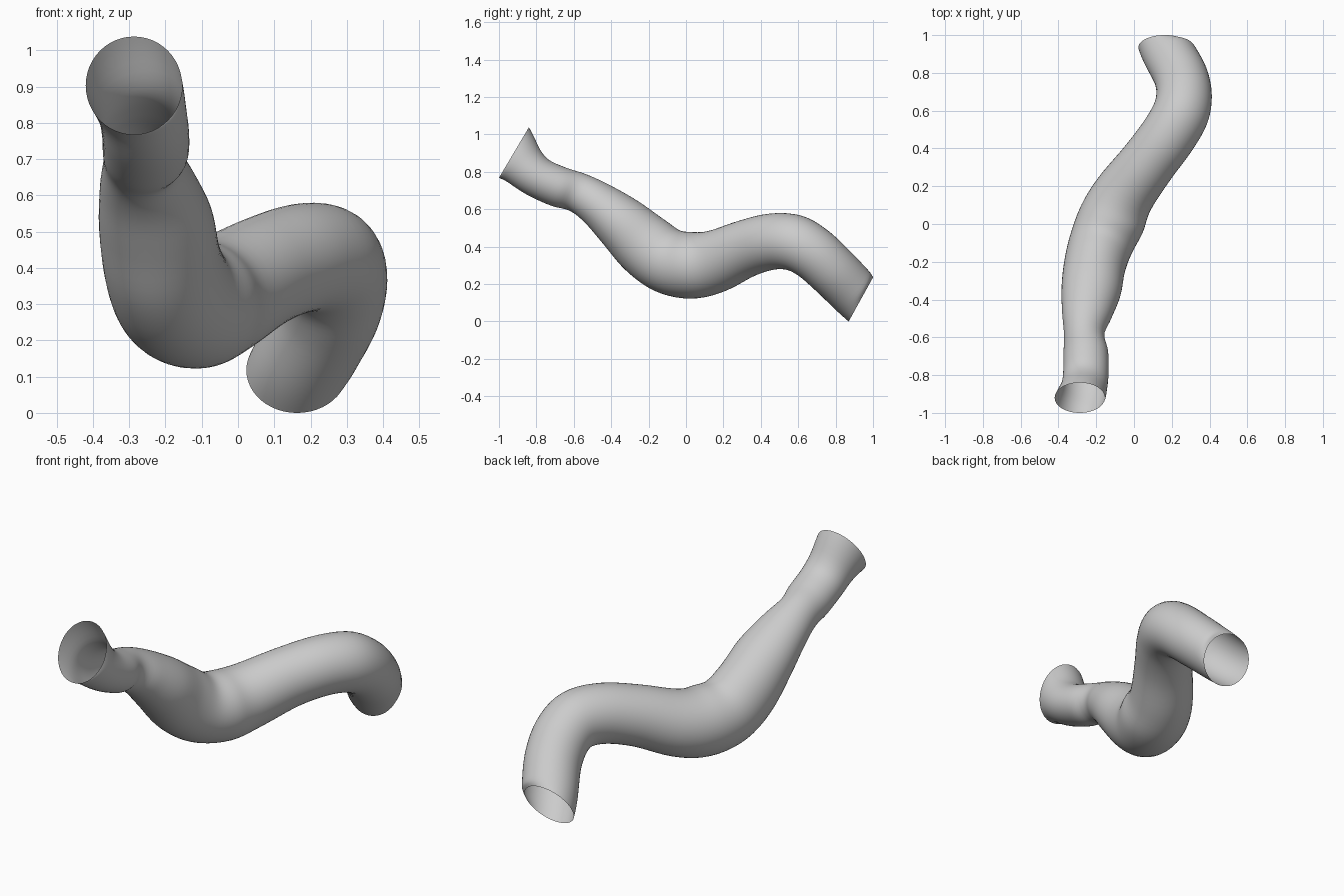
import bpy, bmesh, math
from mathutils import Vector

if "Cube" in bpy.data.objects:
    bpy.data.objects.remove(bpy.data.objects["Cube"])

SIDES, STEPS = 48, 5

# sections along the tube: centre x, y, z, sideways radius, upward radius
SECTIONS = [
    (-.287, -.920, .903, .133, .157),
    (-.265, -.870, .835, .122, .124),
    (-.255, -.790, .770, .120, .110),
    (-.255, -.680, .720, .118, .109),
    (-.264, -.580, .690, .107, .107),
    (-.250, -.475, .630, .132, .120),
    (-.227, -.350, .530, .158, .147),
    (-.208, -.220, .410, .163, .170),
    (-.173, -.100, .325, .170, .175),
    (-.115, .030, .300, .178, .178),
    (-.050, .160, .322, .163, .167),
    (.070, .320, .390, .150, .153),
    (.175, .460, .427, .149, .150),
    (.245, .580, .420, .150, .150),
    (.265, .680, .365, .147, .144),
    (.250, .775, .280, .143, .140),
    (.205, .865, .190, .140, .137),
    (.163, .935, .118, .140, .135),
]
START_DIR = Vector((0, .27, -.16)).normalized()
END_DIR = Vector((0, .235, -.13)).normalized()


def catmull(a, b, c, d, t):
    return [.5 * (2*q + (r-p)*t + (2*p-5*q+4*r-s)*t*t + (3*q-p-3*r+s)*t**3)
            for p, q, r, s in zip(a, b, c, d)]


# add the direction of travel to every section
last = len(SECTIONS) - 1
keys = []
for i, s in enumerate(SECTIONS):
    if i == 0:
        d = START_DIR
    elif i == last:
        d = END_DIR
    else:
        d = (Vector(SECTIONS[i+1][:3]) - Vector(SECTIONS[i-1][:3])).normalized()
    keys.append(list(s) + list(d))

# smooth interpolation between sections
samples = []
for i in range(last):
    a, d = keys[max(i-1, 0)], keys[min(i+2, last)]
    for k in range(STEPS):
        samples.append(catmull(a, keys[i], keys[i+1], d, k / STEPS))
samples.append(keys[-1])

# open tube skin
bm = bmesh.new()
rings = []
for s in samples:
    centre, direction = Vector(s[:3]), Vector(s[5:]).normalized()
    side = direction.cross(Vector((0, 0, 1))).normalized()
    up = side.cross(direction)
    ring = []
    for j in range(SIDES):
        a = 2 * math.pi * j / SIDES
        ring.append(bm.verts.new(centre + side*math.cos(a)*s[3] + up*math.sin(a)*s[4]))
    rings.append(ring)
for r0, r1 in zip(rings, rings[1:]):
    for j in range(SIDES):
        k = (j + 1) % SIDES
        bm.faces.new((r0[j], r0[k], r1[k], r1[j])).smooth = True
bmesh.ops.recalc_face_normals(bm, faces=bm.faces)

mesh = bpy.data.meshes.new("bent_tube")
bm.to_mesh(mesh)
bm.free()
tube = bpy.data.objects.new("bent_tube", mesh)
bpy.context.collection.objects.link(tube)
